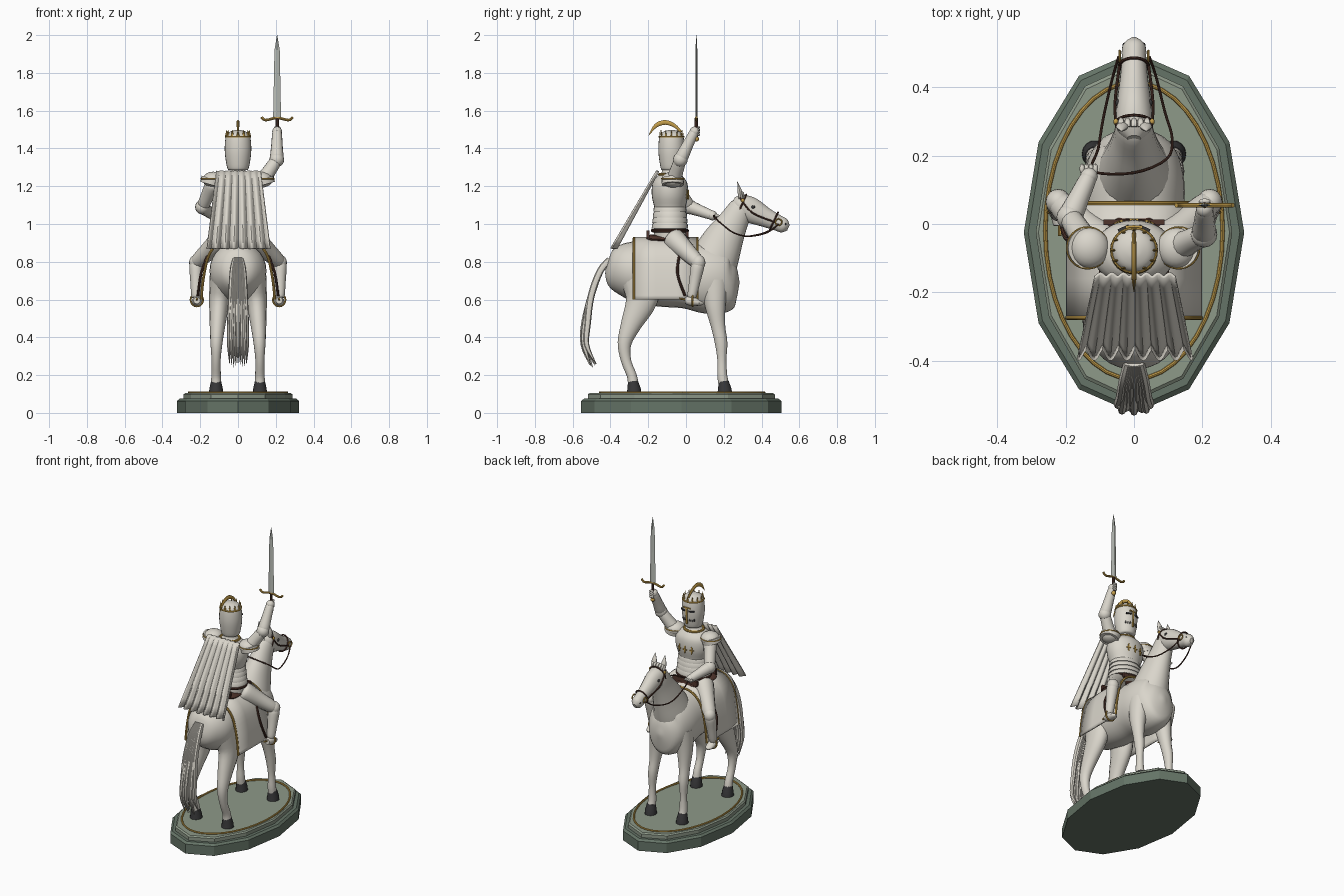
import bpy, bmesh, math
from mathutils import Vector, Matrix

if "Cube" in bpy.data.objects:
    bpy.data.objects.remove(bpy.data.objects["Cube"])

X, Y, Z = Vector((1, 0, 0)), Vector((0, 1, 0)), Vector((0, 0, 1))


def material(name, *rgb):
    m = bpy.data.materials.new(name)
    m.use_nodes = True
    m.diffuse_color = (*rgb, 1)
    m.node_tree.nodes["Principled BSDF"].inputs["Base Color"].default_value = (*rgb, 1)
    return m


IVORY = material("ivory", .70, .67, .60)
GOLD = material("gold", .55, .34, .07)
LEATHER = material("dark leather", .08, .035, .025)
HOOF = material("charcoal", .04, .04, .042)
STEEL = material("steel", .50, .52, .48)
GREEN = material("light green stone", .27, .32, .25)
DARK_GREEN = material("dark green stone", .13, .175, .135)


def finish(bm, name, mat, smooth=True):
    bmesh.ops.recalc_face_normals(bm, faces=bm.faces)
    for f in bm.faces:
        f.smooth = smooth
    for e in bm.edges:
        e.smooth = e.calc_face_angle(0) < .7
    me = bpy.data.meshes.new(name)
    bm.to_mesh(me)
    bm.free()
    me.materials.append(mat)
    ob = bpy.data.objects.new(name, me)
    bpy.context.collection.objects.link(ob)
    return ob


def spline(rows, steps):
    rows = [Vector(r) for r in rows]
    out = []
    for i in range(len(rows) - 1):
        p0, p1, p2, p3 = rows[max(i - 1, 0)], rows[i], rows[i + 1], rows[min(i + 2, len(rows) - 1)]
        for k in range(steps):
            t = k / steps
            out.append(p1 + (p2 - p0) * (t / 2) + (p0 * 2 - p1 * 5 + p2 * 4 - p3) * (t * t / 2)
                       + (p1 * 3 - p0 - p2 * 3 + p3) * (t ** 3 / 2))
    return out + [rows[-1]]


def loft(name, rows, mat, sides=16, ref=X, steps=4, smooth=True):
    """Sweep an ellipse along rows of x, y, z, half width, half depth."""
    rows = spline(rows, steps)
    pts = [Vector(r[:3]) for r in rows]
    bm, rings = bmesh.new(), []
    for i, r in enumerate(rows):
        t = (pts[min(i + 1, len(pts) - 1)] - pts[max(i - 1, 0)]).normalized()
        u = (ref - t * ref.dot(t)).normalized()
        v = t.cross(u)
        rings.append([bm.verts.new(pts[i] + u * math.cos(a) * max(r[3], .001) + v * math.sin(a) * max(r[4], .001))
                      for a in (math.tau * k / sides for k in range(sides))])
    for a, b in zip(rings, rings[1:]):
        for k in range(sides):
            n = (k + 1) % sides
            bm.faces.new((a[k], a[n], b[n], b[k]))
    bm.faces.new(rings[0])
    bm.faces.new(rings[-1])
    return finish(bm, name, mat, smooth)


def tube(name, pts, r, mat, ref=X, steps=4):
    return loft(name, [(*p, r, r) for p in pts], mat, 8, ref, steps)


def ring(name, centre, u, v, r, mat, n=32):
    u, v = Vector(u), Vector(v)
    pts = [Vector(centre) + u * math.cos(math.tau * k / n) + v * math.sin(math.tau * k / n) for k in range(n + 1)]
    return tube(name, pts, r, mat, u.cross(v).normalized(), 1)


def ball(name, centre, size, mat, seg=16):
    bm = bmesh.new()
    bmesh.ops.create_uvsphere(bm, u_segments=seg, v_segments=seg // 2 + 2, radius=1,
                              matrix=Matrix.Translation(centre) @ Matrix.Diagonal((*size, 1)))
    return finish(bm, name, mat)


def box(name, centre, size, mat, turn=0):
    bm = bmesh.new()
    bmesh.ops.create_cube(bm, size=1, matrix=Matrix.Translation(centre) @ Matrix.Rotation(turn, 4, 'Z')
                          @ Matrix.Diagonal((*size, 1)))
    return finish(bm, name, mat, False)


def limb(name, p, q, r0, r1):
    p, q = Vector(p), Vector(q)
    loft(name, [(*p.lerp(q, t), r, r) for t, r in ((0, r0 * .7), (.1, r0), (.5, (r0 + r1) / 2), (.9, r1), (1, r1 * .8))],
         IVORY, 14)


def sheet(name, rows, mat, thick):
    bm = bmesh.new()
    grid = [[bm.verts.new(p) for p in row] for row in rows]
    for a, b in zip(grid, grid[1:]):
        for i in range(len(a) - 1):
            bm.faces.new((a[i], a[i + 1], b[i + 1], b[i]))
    ob = finish(bm, name, mat)
    mod = ob.modifiers.new("thickness", 'SOLIDIFY')
    mod.thickness, mod.offset = thick, 0
    return ob


# Plinth
loft("plinth_base", [(0, -.025, z, a, b) for z, a, b in ((0, .323, .53), (.063, .323, .53), (.075, .31, .515))],
     DARK_GREEN, 12, X, 1, False)
loft("plinth_top", [(0, -.025, z, a, b) for z, a, b in ((.07, .288, .495), (.098, .288, .495), (.105, .28, .485))],
     GREEN, 12, X, 1, False)
ring("plinth_gold_ring", (0, -.02, .108), (.26, 0, 0), (0, .435, 0), .006, GOLD, 40)

# Horse body, neck and head
loft("horse_body", [(0, -.425, .76, .02, .02), (0, -.395, .757, .09, .10), (0, -.30, .755, .147, .152),
                    (0, -.15, .735, .145, .17), (0, 0, .728, .145, .175), (0, .12, .71, .148, .185),
                    (0, .21, .69, .125, .165), (0, .26, .69, .08, .11), (0, .282, .69, .01, .01)], IVORY, 28)
loft("horse_neck", [(0, .10, .70, .12, .14), (0, .145, .80, .11, .13), (0, .195, .91, .083, .108),
                    (0, .25, 1.01, .062, .08), (0, .295, 1.09, .05, .062), (0, .31, 1.12, .03, .035)], IVORY, 24)
loft("horse_head", [(0, .25, 1.125, .02, .02), (0, .28, 1.108, .05, .052), (0, .34, 1.075, .052, .068),
                    (0, .42, 1.035, .042, .052), (0, .48, 1.008, .036, .043), (0, .52, .99, .034, .038),
                    (0, .542, .98, .012, .015)], IVORY, 20)
for i in range(5):
    x = (i - 2) * .019
    loft("forelock", [(x, .285, 1.165, .009, .009), (x, .30, 1.16, .01, .008), (x, .315, 1.125, .001, .001)], IVORY, 8)

for s, side in ((1, "left"), (-1, "right")):
    loft(side + "_ear", [(s * .032, .29, 1.135, .015, .012), (s * .035, .284, 1.175, .018, .012),
                         (s * .036, .272, 1.225, .001, .001)], IVORY, 10)
    ball(side + "_horse_eye", (s * .047, .355, 1.09), (.008, .011, .009), HOOF, 10)
    ball(side + "_nostril", (s * .027, .525, 1.0), (.007, .007, .006), HOOF, 8)
    # Horse legs
    loft(side + "_front_leg", [(s * .085, .15, .70, .06, .075), (s * .10, .155, .57, .048, .055),
                               (s * .108, .17, .46, .034, .038), (s * .113, .186, .37, .029, .033),
                               (s * .115, .19, .28, .021, .024), (s * .115, .192, .2, .025, .026),
                               (s * .115, .198, .16, .026, .028)], IVORY)
    loft(side + "_hind_leg", [(s * .085, -.24, .72, .065, .11), (s * .098, -.235, .60, .055, .085),
                              (s * .108, -.29, .47, .042, .055), (s * .114, -.325, .37, .032, .037),
                              (s * .116, -.318, .28, .024, .027), (s * .116, -.288, .2, .025, .026),
                              (s * .116, -.28, .16, .027, .028)], IVORY)
    for end, y in (("front", .205), ("hind", -.275)):
        loft(f"{side}_{end}_hoof", [(s * .116, y, .104, .037, .040), (s * .116, y, .125, .036, .037),
                                    (s * .116, y - .006, .168, .027, .027)], HOOF, 14, X, 1)
    # Bridle
    tube(side + "_cheek_strap", [(s * .05, .285, 1.14), (s * .056, .35, 1.06), (s * .042, .47, 1.01)], .0045, LEATHER, Z)
    ring(side + "_bit_ring", (s * .042, .49, 1.01), (0, .017, 0), (0, 0, .017), .004, GOLD, 16)
    ball(side + "_bridle_stud", (s * .053, .30, 1.125), (.008, .01, .01), GOLD, 10)

ring("noseband", (0, .465, 1.015), (.041, 0, 0), (0, .022, .046), .0045, LEATHER)
ring("browband", (0, .295, 1.1), (.053, 0, 0), (0, .024, .056), .0045, LEATHER)
tube("reins", [(.045, .49, 1.0), (.065, .43, .955), (.09, .33, .935), (.112, .25, .955), (.095, .19, 1.0), (.0, .15, 1.035),
               (-.12, .155, 1.04), (-.105, .22, .965), (-.09, .31, .935), (-.065, .42, .955), (-.045, .49, 1.0)],
     .004, LEATHER, Z)

# Tail strands
for i in range(9):
    u = (i - 4) / 4
    e = .02 * math.cos(i * 2.4)
    loft("tail_strand", [(u * .018, -.405, .81, .012, .018), (u * .03, -.455, .75, .014, .018),
                         (u * .038, -.502, .62, .014, .018), (u * .045, -.53 + e / 2, .47, .013, .016),
                         (u * .048, -.535 + e / 2, .36, .01, .013), (u * .045, -.495 + e, .24 + abs(e), .001, .001)],
         IVORY, 8)

# Saddle cloth with gold edging, and saddle
half = spline([(.195, .60, 0), (.182, .72, 0), (.152, .84, 0), (.09, .907, 0), (0, .925, 0)], 4)
arch = [(p.x, p.y) for p in half] + [(-p.x, p.y) for p in half[-2::-1]]
sheet("saddle_cloth", [[(x, y, z) for x, z in arch] for y in (-.275, -.16, -.05, .06)], IVORY, .01)
for y in (-.275, .06):
    tube("cloth_trim", [(x, y, z) for x, z in arch], .007, GOLD, Y, 1)
loft("saddle", [(0, -.205, .93, .07, .015), (0, -.18, .922, .1, .022), (0, -.08, .918, .1, .02),
                (0, -.01, .922, .09, .022), (0, .015, .93, .05, .015)], LEATHER, 20)
box("saddle_front", (0, .005, .945), (.18, .016, .03), LEATHER)
box("saddle_back", (0, -.2, .945), (.17, .016, .04), LEATHER)

# Rider torso and armour bands
loft("rider_torso", [(0, -.085, z, a, b) for z, a, b in (
    (.925, .1, .085), (1.0, .1, .085), (1.07, .092, .08), (1.15, .118, .096), (1.215, .118, .092),
    (1.25, .085, .07), (1.27, .045, .045), (1.31, .04, .04))], IVORY, 28)
for i in range(4):
    z, r = .975 + i * .03, .112 - i * .003
    loft("waist_band", [(0, -.085, z, r, r - .015), (0, -.085, z + .02, r - .002, r - .017),
                        (0, -.085, z + .033, r - .012, r - .025)], IVORY, 28, X, 1)
ring("belt", (0, -.085, .965), (.106, 0, 0), (0, .092, 0), .009, LEATHER)
ring("collar", (0, -.085, 1.262), (.06, 0, 0), (0, .055, 0), .008, GOLD)
for x in (-.045, 0, .045):
    y = -.085 + .097 * math.sqrt(1 - (x / .119) ** 2)
    ball("chest_ornament", (x, y, 1.155), (.006, .005, .028), GOLD, 8)
    box("chest_ornament_bar", (x, y, 1.155), (.026, .008, .006), GOLD, -x * 9)

# Helm with visor, coronet and crest
loft("helm", [(0, -.077, z, a, b) for z, a, b in (
    (1.285, .048, .048), (1.30, .058, .058), (1.38, .07, .069), (1.45, .067, .066), (1.48, .055, .055),
    (1.495, .025, .025), (1.498, .002, .002))], IVORY, 24)
for s in (1, -1):
    box("eye_slit", (s * .03, -.014, 1.405), (.035, .012, .009), HOOF, -s * .45)
    for i in range(3):
        ball("breath_hole", (s * (.018 + i * .012), -.016 - i * .006, 1.345), (.0035, .006, .011), HOOF, 8)
box("visor_ridge", (0, -.008, 1.375), (.009, .009, .11), GOLD)
box("visor_brow", (0, -.009, 1.425), (.05, .009, .007), GOLD)
ring("coronet", (0, -.077, 1.462), (.065, 0, 0), (0, .064, 0), .005, GOLD)
for k in range(12):
    a = math.tau * k / 12
    x, y = .06 * math.cos(a), -.077 + .06 * math.sin(a)
    loft("coronet_point", [(x, y, 1.465, .009, .005), (x, y, 1.497, .001, .001)], GOLD, 6, X, 1)
loft("crest", [(0, -.025, 1.485, .005, .006), (0, -.06, 1.52, .007, .01), (0, -.11, 1.538, .008, .013),
               (0, -.16, 1.52, .007, .011), (0, -.198, 1.468, .001, .001)], GOLD, 10)

# Pleated cape
rows = []
for j in range(9):
    t = j / 8
    rows.append([(.003 + (.118 + .05 * t) * u,
                  -.15 - .232 * t + (.005 + .010 * t) * math.cos(u * math.pi * 7),
                  1.28 - .41 * t) for u in (k / 42 - 1 for k in range(85))])
sheet("cape", rows, IVORY, .009)

# Arms: the left one raised, the right one holding the reins
arms = (("left", (.125, -.07, 1.22), (.205, -.03, 1.34), (.207, .045, 1.49)),
        ("right", (-.13, -.07, 1.22), (-.188, .02, 1.09), (-.132, .14, 1.045)))
for side, shoulder, elbow, hand in arms:
    s = 1 if side == "left" else -1
    sx, sy, sz = shoulder
    ball(side + "_shoulder_plate", (sx, sy, sz + .015), (.058, .06, .042), IVORY, 20)
    loft(side + "_shoulder_flare", [(sx + s * .005, sy, sz + .02, .06, .06), (sx + s * .014, sy, sz - .012, .058, .058)],
         IVORY, 20, X, 1)
    ring(side + "_shoulder_trim", (sx + s * .006, sy, sz + .02), (.06, 0, 0), (0, .06, 0), .0035, GOLD)
    limb(side + "_upper_arm", shoulder, elbow, .04, .033)
    limb(side + "_forearm", elbow, hand, .035, .026)
    ball(side + "_elbow_plate", elbow, (.039, .039, .039), IVORY)
    ball(side + "_hand", hand, (.026, .026, .026), IVORY, 12)
    for k in range(4):
        d = Vector((0, .022, -.018 + k * .013)) if s > 0 else Vector((-.02 + k * .013, .022, 0))
        ball(side + "_finger", Vector(hand) + d, (.008, .016, .008) if s < 0 else (.018, .008, .007), IVORY, 8)

# Sword
SX, SY = .207, .055
loft("sword_blade", [(SX, SY, 1.56, .021, .006), (SX, SY, 1.92, .014, .005), (SX, SY, 2.0, .001, .001)],
     STEEL, 4, X, 1, False)
tube("sword_grip", [(SX, SY, 1.455), (SX, SY, 1.56)], .009, LEATHER, X, 1)
ball("sword_pommel", (SX, SY, 1.45), (.014, .014, .014), GOLD, 12)
tube("sword_guard", [(SX + d, SY, z) for d, z in ((-.083, 1.566), (-.06, 1.55), (0, 1.562), (.06, 1.55), (.083, 1.566))],
     .007, GOLD, Y)

# Rider legs and stirrups
for s, side in ((1, "left"), (-1, "right")):
    knee, ankle = (s * .222, .065, .795), (s * .222, .03, .61)
    limb(side + "_thigh", (s * .075, -.075, .93), knee, .06, .04)
    limb(side + "_shin", knee, ankle, .036, .026)
    ball(side + "_knee_plate", knee, (.037, .038, .042), IVORY)
    loft(side + "_foot", [(s * .218, -.005, .595, .018, .018), (s * .218, .03, .592, .027, .026),
                          (s * .218, .07, .582, .024, .015), (s * .218, .092, .578, .006, .006)], IVORY, 12)
    ring(side + "_stirrup", (s * .218, .035, .598), (.033, 0, 0), (0, 0, .034), .005, GOLD, 20)
    tube(side + "_stirrup_strap", [(s * .15, -.03, .86), (s * .195, -.045, .74), (s * .212, -.005, .62)], .007, LEATHER, Y)
    tube(side + "_spur", [(s * .218, -.005, .60), (s * .218, -.035, .605)], .005, GOLD, X, 1)
